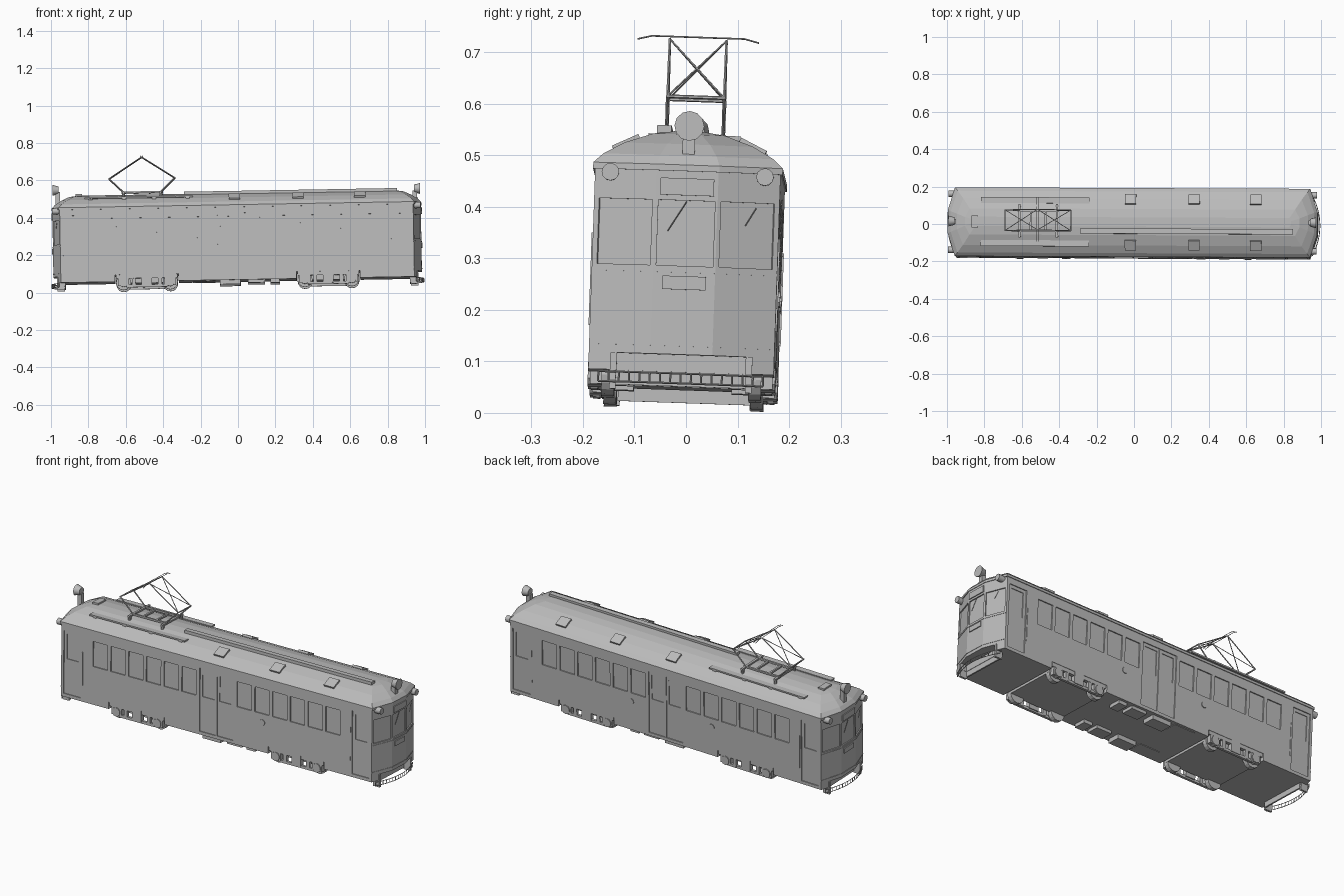
import bpy, bmesh
from math import radians, atan2
from mathutils import Matrix, Vector

cube = bpy.data.objects.get("Cube")
if cube:
    bpy.data.objects.remove(cube)

GREY = (0.5, 0.5, 0.5, 1)
grey = bpy.data.materials.new("plain grey")
grey.use_nodes = True
grey.diffuse_color = GREY
grey.node_tree.nodes["Principled BSDF"].inputs["Base Color"].default_value = GREY

# The whole car leans slightly: pitch, roll and a trace of yaw
LEAN = (Matrix.Translation((0, -0.008, 0)) @ Matrix.Rotation(radians(-0.25), 4, 'Z')
        @ Matrix.Rotation(radians(-1), 4, 'Y') @ Matrix.Rotation(radians(-2), 4, 'X'))
SIGNS = (-1, 1)


def part(name, bm, smooth=False):
    bmesh.ops.recalc_face_normals(bm, faces=bm.faces)
    mesh = bpy.data.meshes.new(name)
    bm.to_mesh(mesh)
    bm.free()
    mesh.materials.append(grey)
    obj = bpy.data.objects.new(name, mesh)
    bpy.context.collection.objects.link(obj)
    obj.matrix_world = LEAN
    if smooth:
        bpy.context.view_layer.objects.active = obj
        bpy.ops.object.select_all(action='DESELECT')
        obj.select_set(True)
        bpy.ops.object.shade_smooth_by_angle(angle=radians(40))
    return obj


def box(bm, x, y, z, m=Matrix()):
    """Box from ranges in x, y and z, placed by a matrix."""
    size = [r[1] - r[0] for r in (x, y, z)]
    mid = [(r[0] + r[1]) / 2 for r in (x, y, z)]
    place = m @ Matrix.Translation(mid) @ Matrix.Diagonal((*size, 1))
    bmesh.ops.create_cube(bm, size=1, matrix=place)


def around(c, half):
    return (c - half, c + half)


def rod(bm, a, b, r, sides=6, r2=None):
    a, b = Vector(a), Vector(b)
    turn = (b - a).to_track_quat('Z', 'Y').to_matrix().to_4x4()
    bmesh.ops.create_cone(bm, cap_ends=True, segments=sides, radius1=r,
                          radius2=r if r2 is None else r2, depth=(b - a).length,
                          matrix=Matrix.Translation((a + b) / 2) @ turn)


def loft(rings):
    """Skin stacked plan outlines, each (half width, corner x, nose x, z)."""
    bm = bmesh.new()
    loops = []
    for w, corner, nose, z in rings:
        half = [(corner, -w), (nose, -w / 3), (nose, w / 3), (corner, w)]
        pts = half + [(-x, -y) for x, y in half]
        loops.append([bm.verts.new((x, y, z)) for x, y in pts])
    for lo, hi in zip(loops, loops[1:]):
        for i in range(len(lo)):
            j = (i + 1) % len(lo)
            bm.faces.new((lo[i], lo[j], hi[j], hi[i]))
    bm.faces.new(loops[0])
    bm.faces.new(loops[-1])
    return bm


def cut(obj, bm):
    cutter = part("cutter", bm)
    cutter.hide_render = True
    mod = obj.modifiers.new("openings", 'BOOLEAN')
    mod.object, mod.operation, mod.solver = cutter, 'DIFFERENCE', 'EXACT'
    bpy.context.view_layer.update()
    graph = bpy.context.evaluated_depsgraph_get()
    mesh = bpy.data.meshes.new_from_object(obj.evaluated_get(graph))
    obj.modifiers.clear()
    obj.data = mesh
    bpy.data.objects.remove(cutter)


# Body with bowed three-panel ends
W, CORNER, NOSE = 0.18, 0.945, 0.985
BOGIES = (("rear", -0.485), ("front", 0.485))
body = part("body", loft([(W, CORNER, NOSE, 0.063), (W, CORNER, NOSE, 0.46)]))


def facet(sx, sy):
    """Frame on a slanted end panel, local x pointing outwards."""
    angle = atan2(NOSE - CORNER, W * 2 / 3)
    return (Matrix.Diagonal((sx, sy, 1, 1)) @ Matrix.Translation(((NOSE + CORNER) / 2, W * 2 / 3, 0))
            @ Matrix.Rotation(angle, 4, 'Z'))


# Windows, doors, bogie arches and the step recess at each end
windows = [s * (0.168 + 0.108 * i) for s in SIGNS for i in range(6)]
WIN_Z = (0.268, 0.403)
openings = bmesh.new()
for s in SIGNS:
    flip = Matrix.Diagonal((1, s, 1, 1))
    for x in windows:
        box(openings, around(x, 0.044), (W - 0.006, W + 0.05), WIN_Z, flip)
    for a, b in ((-0.93, -0.825), (-0.103, 0.103), (0.825, 0.93)):
        box(openings, (a, b), (W - 0.005, W + 0.05), (0.08, 0.42), flip)
    side = Matrix.Diagonal((s, 1, 1, 1))
    box(openings, (NOSE - 0.006, 1.05), around(0, 0.055), (0.268, 0.395), side)
    box(openings, (0.93, 1.05), around(0, 0.125), (0, 0.096), side)
    for t in SIGNS:
        box(openings, (-0.006, 0.05), (-0.056, 0.053), (0.268, 0.395), facet(s, t))
for label, cx in BOGIES:
    box(openings, around(cx, 0.17), (-0.3, 0.3), (0, 0.1))
cut(body, openings)

# Door panes set deeper than the doors
panes = bmesh.new()
for s in SIGNS:
    flip = Matrix.Diagonal((1, s, 1, 1))
    for x in (-0.878, -0.052, 0.052, 0.878):
        box(panes, around(x, 0.036), (W - 0.009, W + 0.05), WIN_Z, flip)
cut(body, panes)

# Door seams, rails and round side lamps
trim = bmesh.new()
for s in SIGNS:
    flip = Matrix.Diagonal((1, s, 1, 1))
    box(trim, around(0, 0.003), (W - 0.006, W - 0.001), (0.08, 0.42), flip)
    for t in SIGNS:
        box(trim, around(t * 0.815, 0.002), (W - 0.001, W + 0.003), (0.15, 0.33), flip)
for x, s in ((0.28, -1), (0.21, 1), (-0.28, 1)):
    rod(trim, (x, s * (W - 0.002), 0.222), (x, s * (W + 0.004), 0.222), 0.016, 10)
part("side_trim", trim)

# End trim: belts, sign box, plaque, wipers
ends = bmesh.new()
for s in SIGNS:
    side = Matrix.Diagonal((s, 1, 1, 1))
    for z in (0.112, 0.255):
        box(ends, (NOSE - 0.002, NOSE + 0.002), around(0, 0.061), (z, z + 0.004), side)
        for t in SIGNS:
            box(ends, (-0.002, 0.002), around(0, 0.063), (z, z + 0.004), facet(s, t))
    box(ends, (NOSE - 0.01, NOSE + 0.005), around(0, 0.052), (0.405, 0.438), side)
    box(ends, (NOSE - 0.01, NOSE + 0.005), around(0, 0.042), (0.222, 0.248), side)
    rod(ends, (s * 0.984, s * -0.035, 0.335), (s * 0.984, 0, 0.393), 0.001, 4)
    rod(ends, (s * 0.967, s * 0.115, 0.35), (s * 0.961, s * 0.135, 0.385), 0.001, 4)
part("end_trim", ends)

# Domed roof with a small eave
part("roof", loft([(0.184, 0.95, 0.988, 0.452), (0.184, 0.95, 0.988, 0.464), (0.165, 0.935, 0.972, 0.482),
                   (0.125, 0.905, 0.938, 0.505), (0.07, 0.87, 0.895, 0.525), (0.025, 0.84, 0.85, 0.532)]))

# Roof walkways, cable duct, vents and hatch
boards = bmesh.new()
for s in SIGNS:
    box(boards, (-0.81, -0.23), around(s * 0.115, 0.016), (0.511, 0.519))
    for x in (-0.78, -0.6, -0.44, -0.26):
        box(boards, around(x, 0.01), around(s * 0.115, 0.012), (0.49, 0.512))
part("roof_walkways", boards)
duct = bmesh.new()
box(duct, (-0.28, 0.86), (-0.063, -0.035), (0.515, 0.542))
part("roof_duct", duct)
vents = bmesh.new()
for x in (-0.01, 0.33, 0.66):
    for s in SIGNS:
        tilt = Matrix.Translation((x, s * 0.12, 0.503)) @ Matrix.Rotation(s * -0.45, 4, 'X')
        box(vents, around(0, 0.03), around(0, 0.028), (-0.012, 0.012), tilt)
part("roof_vents", vents)
hatch = bmesh.new()
box(hatch, (-0.86, -0.825), (-0.034, 0.031), (0.515, 0.54))
part("roof_hatch", hatch)

# Headlamps on the roof and marker lamps at the corners
lamps = bmesh.new()
for s in SIGNS:
    z = 0.552 - s * 0.012
    rod(lamps, (s * 0.95, 0, z), (s * 0.982, 0, z), 0.02, 12, 0.029)
    box(lamps, around(s * 0.955, 0.012), around(0, 0.012), (0.475, z - 0.01))
    for t in SIGNS:
        rod(lamps, (s * 0.94, t * 0.15, 0.446), (s * 0.985, t * 0.15, 0.446), 0.017, 12)
part("lamps", lamps, smooth=True)

# Pantograph: base, lower arms, braced upper arms, collector head
PX, PY, KNEE, TOP = -0.503, 0.004, 0.619, 0.739
base = bmesh.new()
for s in SIGNS:
    box(base, around(PX, 0.11), around(PY + s * 0.055, 0.005), (0.54, 0.549))
    box(base, around(PX + s * 0.1, 0.006), around(PY, 0.09), (0.538, 0.547))
    box(base, around(PX + s * 0.04, 0.005), around(PY, 0.055), (0.538, 0.547))
    for t in SIGNS:
        rod(base, (PX + s * 0.1, PY + t * 0.08, 0.51), (PX + s * 0.1, PY + t * 0.08, 0.54), 0.008, 8)
part("pantograph_base", base)
arms = bmesh.new()
for s in SIGNS:
    knee = PX + s * 0.176
    rod(arms, (knee, PY - 0.057, KNEE), (knee, PY + 0.057, KNEE), 0.0035)
    for t in SIGNS:
        y = PY + t * 0.055
        rod(arms, (PX + s * 0.1, y, 0.546), (knee, y, KNEE), 0.0035)
        rod(arms, (knee, y, KNEE), (PX, y, TOP - 0.006), 0.0028)
        rod(arms, (knee, y, KNEE), (PX, PY - t * 0.055, TOP - 0.006), 0.002)
part("pantograph_arms", arms)
head = bmesh.new()
path = [(-0.118, 0.731), (-0.09, 0.738), (0.09, 0.738), (0.118, 0.731)]
for (ya, za), (yb, zb) in zip(path, path[1:]):
    for dx in (-0.006, 0.006):
        rod(head, (PX + dx, PY + ya, za), (PX + dx, PY + yb, zb), 0.0015)
part("pantograph_head", head)

# Bogies: closed centre block, side frames, round axle boxes, springs, wheels
for label, cx in BOGIES:
    bogie = bmesh.new()
    box(bogie, around(cx, 0.165), around(0, 0.145), (0.055, 0.101))
    for t in SIGNS:
        flip = Matrix.Diagonal((1, t, 1, 1))
        box(bogie, around(cx, 0.165), (0.16, 0.178), (0.08, 0.1), flip)
        box(bogie, around(cx, 0.11), (0.162, 0.176), (0.032, 0.046), flip)
        box(bogie, around(cx, 0.028), (0.156, 0.18), (0.04, 0.1), flip)
        for s in SIGNS:
            ax = cx + s * 0.125
            rod(bogie, (ax, t * 0.15, 0.058), (ax, t * 0.182, 0.058), 0.024, 10)
            box(bogie, around(ax, 0.03), (0.155, 0.177), (0.04, 0.085), flip)
            box(bogie, around(cx + s * 0.07, 0.01), (0.16, 0.177), (0.036, 0.085), flip)
            rod(bogie, (ax, t * 0.13, 0.058), (ax, t * 0.155, 0.058), 0.04, 16)
    part(label + "_bogie", bogie)

# Equipment boxes under the floor
gear = bmesh.new()
for x, wide, low in ((-0.18, 0.06, 0.06), (-0.04, 0.055, 0.04), (0.1, 0.045, 0.047), (0.2, 0.025, 0.045)):
    for s in SIGNS:
        box(gear, around(x, wide), around(s * 0.13, 0.035), (low, 0.075))
part("underfloor_boxes", gear)

# Curved lattice fenders and lifeguards at both ends
fender = bmesh.new()
arc = [(0.955 + 0.04 * (1 - (y / 0.16) ** 2), y) for y in (-0.16 + 0.02 * i for i in range(17))]
for s in SIGNS:
    for z in (0.04, 0.059):
        for (xa, ya), (xb, yb) in zip(arc, arc[1:]):
            rod(fender, (s * xa, ya, z), (s * xb, yb, z), 0.002, 4)
    for x, y in arc:
        rod(fender, (s * x, y, 0.04), (s * x, y, 0.059), 0.002, 4)
    side = Matrix.Diagonal((s, 1, 1, 1))
    for t in SIGNS:
        box(fender, (0.925, 0.965), around(t * 0.132, 0.006), (0.026, 0.096), side)
    box(fender, (0.92, 0.928), around(0, 0.13), (0.035, 0.066), side)
part("fenders", fender)
